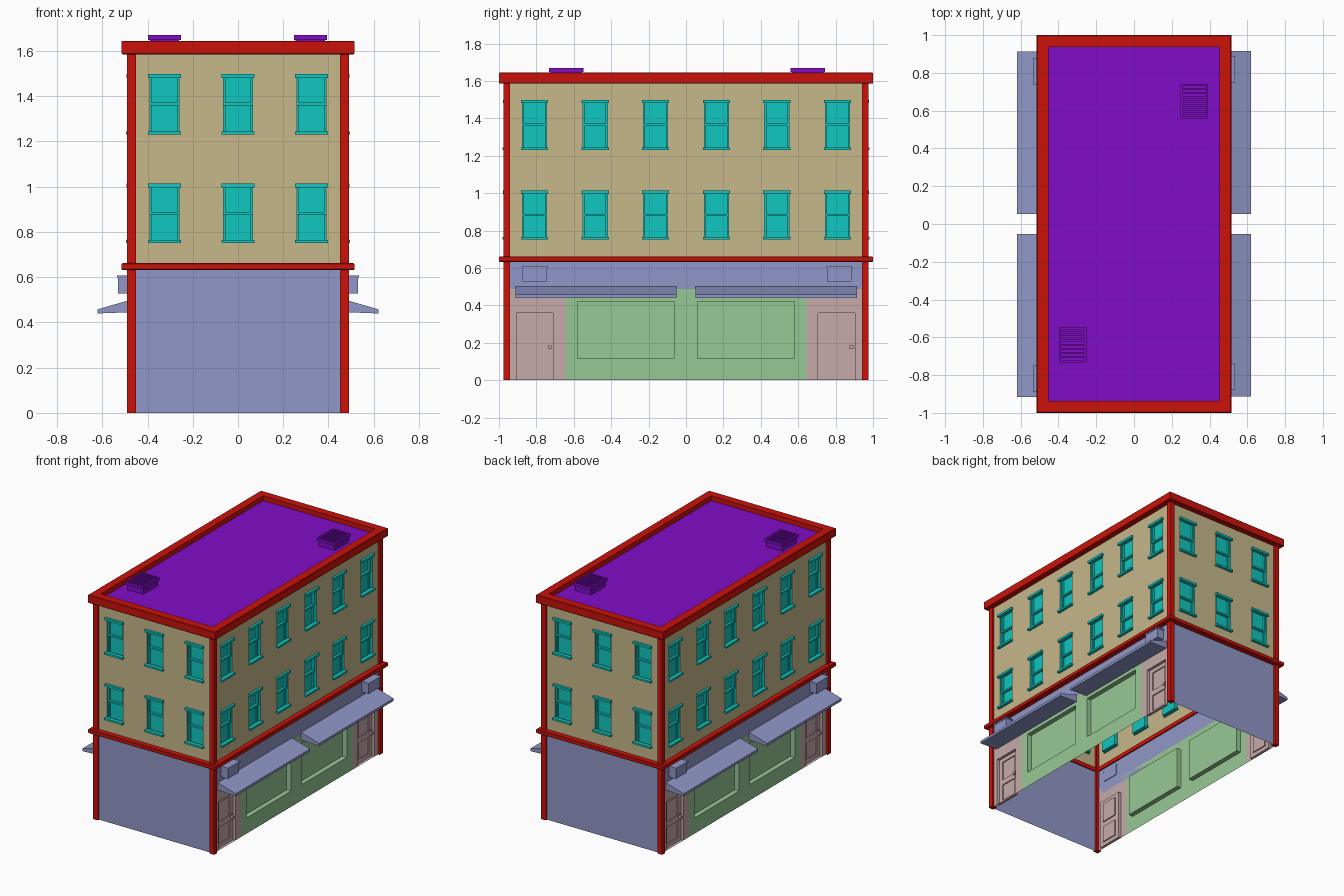
import bpy, bmesh, math
from mathutils import Matrix, Vector

if "Cube" in bpy.data.objects:
    bpy.data.objects.remove(bpy.data.objects["Cube"])

COLORS = {
    "red": (0.6, 0.006, 0.003), "cream": (0.57, 0.48, 0.26), "teal": (0.005, 0.57, 0.52),
    "blue": (0.28, 0.31, 0.57), "green": (0.31, 0.58, 0.30), "pink": (0.57, 0.40, 0.40),
    "purple": (0.22, 0.004, 0.58)}
MATS = {}
for key, col in COLORS.items():
    MATS[key] = bpy.data.materials.new(key)
    MATS[key].diffuse_color = (*col, 1)


class Part:
    """One mesh object; local coords are (u along wall, d outward, z), turned to a side."""

    def __init__(self, name, color, turn=0):
        self.name, self.color = name, color
        self.bm = bmesh.new()
        self.rot = Matrix.Rotation(math.radians(turn), 3, 'Z')

    def face(self, pts):
        self.bm.faces.new([self.bm.verts.new(self.rot @ Vector((u, -d, z))) for u, d, z in pts])

    def rect(self, u0, u1, z0, z1, d):
        self.face([(u0, d, z0), (u1, d, z0), (u1, d, z1), (u0, d, z1)])

    def sides(self, u0, u1, z0, z1, d_out, d_in, inward):
        c = [(u0, z0), (u1, z0), (u1, z1), (u0, z1)]
        for i in range(4):
            (a, p), (b, q) = c[i], c[(i + 1) % 4]
            f = [(a, d_out, p), (b, d_out, q), (b, d_in, q), (a, d_in, p)]
            self.face(f if inward else f[::-1])

    def recess(self, u0, u1, z0, z1, d_out, d_in):
        self.sides(u0, u1, z0, z1, d_out, d_in, True)
        self.rect(u0, u1, z0, z1, d_in)

    def box(self, u0, u1, z0, z1, d_out, d_in):
        self.sides(u0, u1, z0, z1, d_out, d_in, False)
        self.rect(u0, u1, z0, z1, d_out)
        self.face([(u1, d_in, z0), (u0, d_in, z0), (u0, d_in, z1), (u1, d_in, z1)])

    def wall(self, u0, u1, z0, z1, d, holes):
        us = sorted({u0, u1, *[v for h in holes for v in h[:2]]})
        zs = sorted({z0, z1, *[v for h in holes for v in h[2:]]})
        for a, b in zip(us, us[1:]):
            for p, q in zip(zs, zs[1:]):
                m, n = (a + b) / 2, (p + q) / 2
                if not any(h[0] < m < h[1] and h[2] < n < h[3] for h in holes):
                    self.rect(a, b, p, q, d)

    def prism(self, profile, u0, u1):
        n = len(profile)
        self.face([(u0, d, z) for d, z in profile])
        self.face([(u1, d, z) for d, z in profile[::-1]])
        for i in range(n):
            (a, p), (b, q) = profile[i], profile[(i + 1) % n]
            self.face([(u0, a, p), (u1, a, p), (u1, b, q), (u0, b, q)])

    def ring(self, hx, hy, profile):
        # closed band round the building, profile = (inset, z)
        cor = [(-1, -1), (1, -1), (1, 1), (-1, 1)]
        for k in range(4):
            s, t = cor[k], cor[(k + 1) % 4]
            for (i, p), (j, q) in zip(profile, profile[1:] + profile[:1]):
                pt = lambda c, o, z: (c[0] * (hx - o), -c[1] * (hy - o), z)
                self.face([pt(s, i, p), pt(t, i, p), pt(t, j, q), pt(s, j, q)])

    def done(self):
        bmesh.ops.remove_doubles(self.bm, verts=self.bm.verts, dist=1e-5)
        me = bpy.data.meshes.new(self.name)
        self.bm.to_mesh(me)
        self.bm.free()
        me.materials.append(MATS[self.color])
        bpy.context.collection.objects.link(bpy.data.objects.new(self.name, me))


FLOORS = [(0.755, 1.01), (1.235, 1.495)]
SIDES = [("front", 0, 0.96, 0.46, [-0.325, 0, 0.325]),
         ("right", 90, 0.475, 0.95, [-0.81, -0.485, -0.163, 0.163, 0.485, 0.81]),
         ("back", 180, 0.96, 0.46, [-0.325, 0, 0.325]),
         ("left", 270, 0.475, 0.95, [-0.81, -0.485, -0.163, 0.163, 0.485, 0.81])]

for side, turn, D, H, centres in SIDES:
    # upper wall with window openings
    openings = [(c - 0.065, c + 0.065, a, b) for c in centres for a, b in FLOORS]
    upper = Part(side + "_upper_wall", "cream", turn)
    upper.wall(-H, H, 0.65, 1.6, D, openings)
    upper.done()

    # sash windows: reveal, two sashes, rails, lintel and sill
    win = Part(side + "_windows", "teal", turn)
    for u0, u1, a, b in openings:
        mid = (a + b) / 2
        win.recess(u0, u1, a, b, D, D - 0.028)
        for z0, z1, d in ((mid, b, D - 0.010), (a, mid, D - 0.018)):
            win.box(u0, u0 + 0.01, z0, z1, d, D - 0.028)
            win.box(u1 - 0.01, u1, z0, z1, d, D - 0.028)
        win.box(u0, u1, mid - 0.006, mid + 0.006, D - 0.010, D - 0.028)
        win.box(u0 - 0.008, u1 + 0.008, b - 0.014, b + 0.003, D + 0.018, D - 0.01)
        win.box(u0 - 0.008, u1 + 0.008, a - 0.004, a + 0.01, D + 0.02, D - 0.01)
    win.done()

    lower = Part(side + "_lower_wall", "blue", turn)
    if side in ("front", "back"):
        lower.rect(-H, H, 0, 0.65, D)
        lower.done()
        continue
    lower.rect(-H, H, 0.488, 0.65, D)
    lower.done()

    # shop front with two recessed display windows
    panes = [(-0.58, -0.065, 0.115, 0.42), (0.062, 0.58, 0.115, 0.42)]
    shop = Part(side + "_shop_front", "green", turn)
    shop.wall(-0.645, 0.645, 0, 0.488, D, panes)
    for u0, u1, a, b in panes:
        shop.recess(u0, u1, a, b, D, D - 0.035)
    shop.done()

    # door bays with panelled doors and knobs
    bay = Part(side + "_doors", "pink", turn)
    for lo, hi, u0, u1 in ((-H, -0.645, -0.905, -0.71), (0.645, H, 0.707, 0.903)):
        bay.wall(lo, hi, 0, 0.488, D, [(u0, u1, 0, 0.36)])
        panels = [(u0 + 0.035, u1 - 0.035, 0.03, 0.15), (u0 + 0.035, u1 - 0.035, 0.19, 0.33)]
        bay.sides(u0, u1, 0, 0.36, D, D - 0.02, True)
        bay.wall(u0, u1, 0, 0.36, D - 0.02, panels)
        for p in panels:
            bay.recess(*p, D - 0.02, D - 0.028)
        k = u1 - 0.018
        bay.box(k - 0.006, k + 0.006, 0.155, 0.2, D - 0.014, D - 0.02)
        bay.box(k - 0.01, k + 0.01, 0.168, 0.186, D, D - 0.014)
    bay.done()

    # sloping awnings
    awn = Part(side + "_awnings", "blue", turn)
    for u0, u1 in ((-0.912, -0.052), (0.052, 0.915)):
        awn.prism([(D, 0.445), (0.61, 0.44), (0.62, 0.44), (0.62, 0.458), (D, 0.50)], u0, u1)
    awn.done()

    # air conditioner boxes
    ac = Part(side + "_air_conditioners", "blue", turn)
    for u0, u1 in ((-0.878, -0.738), (0.75, 0.89)):
        ac.box(u0 + 0.005, u1 - 0.005, 0.527, 0.598, 0.53, D - 0.005)
        ac.box(u0, u1, 0.598, 0.608, 0.535, D - 0.005)
    ac.done()

# corner pillars
for i, (sx, sy) in enumerate([(-1, -1), (1, -1), (1, 1), (-1, 1)]):
    p = Part("corner_pillar_%d" % (i + 1), "red")
    x0, x1 = sorted((sx * 0.452, sx * 0.49))
    y0, y1 = sorted((sy * 0.94, sy * 0.975))
    p.box(x0, x1, 0, 1.6, -y0, -y1)
    p.done()

# belt course and roof cornice with chamfered edges
for name, z0, z1, ins in (("belt_course", 0.632, 0.662, 0.05), ("roof_cornice", 1.585, 1.645, 0.062)):
    b = Part(name, "red")
    c = 0.004
    b.ring(0.515, 1.0, [(c, z0), (0, z0 + c), (0, z1 - c), (c, z1), (ins, z1), (ins, z0)])
    b.done()

# flat roof
roof = Part("roof", "purple")
roof.face([(-0.46, 0.945, 1.61), (0.46, 0.945, 1.61), (0.46, -0.945, 1.61), (-0.46, -0.945, 1.61)])
roof.done()

# roof vents: neck, overhanging rim and louvre slats
for i, (cx, cy) in enumerate([(-0.325, -0.64), (0.32, 0.65)]):
    v = Part("roof_vent_%d" % (i + 1), "purple")
    w, l = 0.073, 0.092
    v.box(cx - w + 0.008, cx + w - 0.008, 1.61, 1.655, -cy + l - 0.008, -cy - l + 0.008)
    v.box(cx - w, cx - w + 0.01, 1.648, 1.67, -cy + l, -cy - l)
    v.box(cx + w - 0.01, cx + w, 1.648, 1.67, -cy + l, -cy - l)
    for s in range(9):
        y = cy - l + 0.006 + s * (2 * l - 0.012) / 8
        v.box(cx - w + 0.01, cx + w - 0.01, 1.65, 1.67, -y + 0.006, -y - 0.006)
    v.done()

for m in bpy.data.materials:
    if m.users and not m.is_grease_pencil:
        m.use_nodes = True
        m.node_tree.nodes["Principled BSDF"].inputs["Base Color"].default_value = m.diffuse_color
